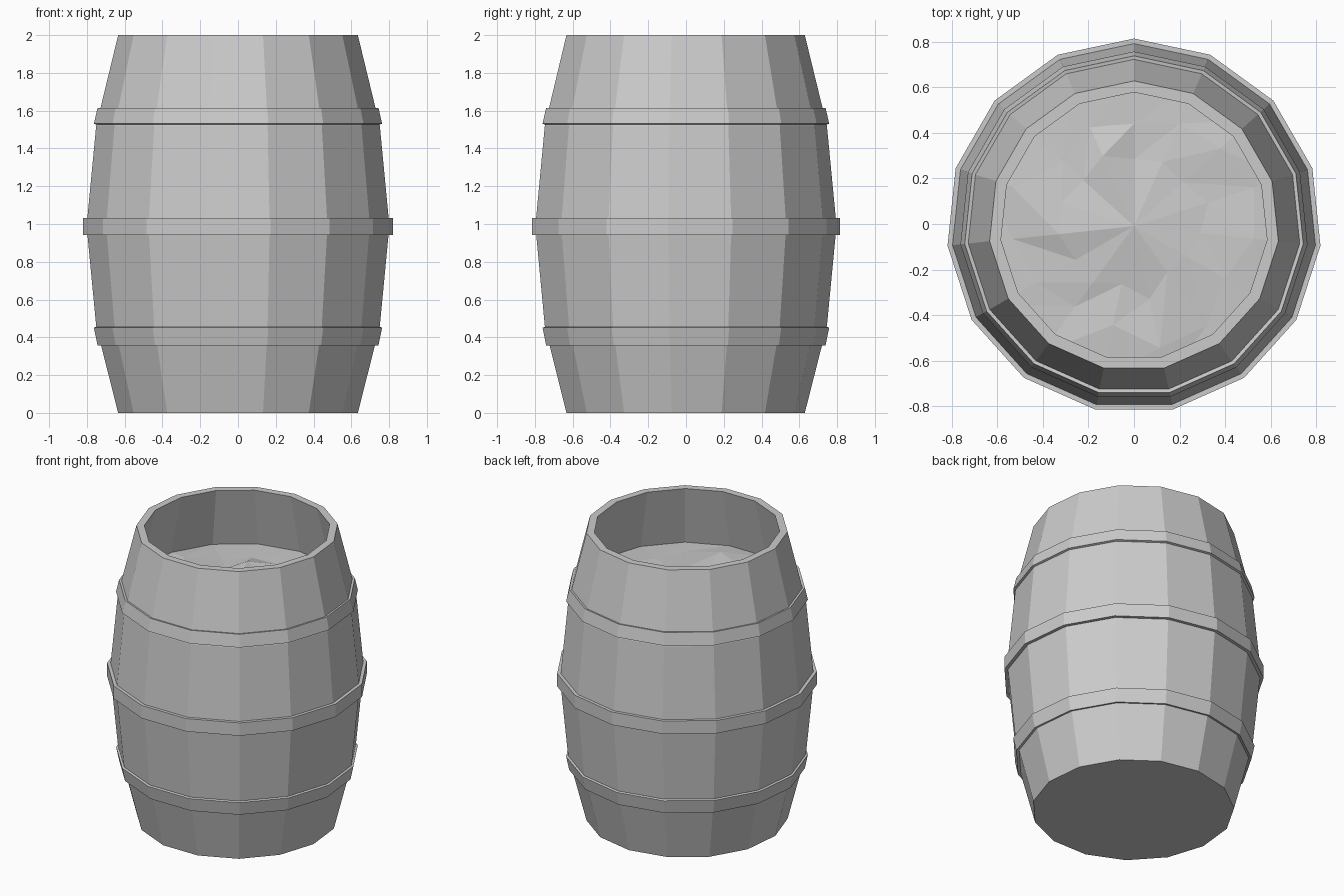
import bpy, bmesh, math, random

if "Cube" in bpy.data.objects:
    bpy.data.objects.remove(bpy.data.objects["Cube"])

SIDES = 15
CY = -0.009          # keeps the odd-sided outline centred on y = 0
random.seed(4)


def ring(bm, r, z):
    """One 15-sided ring with a corner pointing to the back."""
    pts = []
    for i in range(SIDES):
        a = math.pi / 2 + i * 2 * math.pi / SIDES
        pts.append(bm.verts.new((r * math.cos(a), CY + r * math.sin(a), z)))
    return pts


def bridge(bm, a, b):
    for i in range(SIDES):
        j = (i + 1) % SIDES
        bm.faces.new((a[i], a[j], b[j], b[i]))


def finish(bm, name, fix_normals=True):
    if fix_normals:
        bmesh.ops.recalc_face_normals(bm, faces=bm.faces[:])
    me = bpy.data.meshes.new(name)
    bm.to_mesh(me)
    bm.free()
    ob = bpy.data.objects.new(name, me)
    bpy.context.collection.objects.link(ob)
    return ob


def lathe(name, profile, loop=False):
    """Spin an (r, z) profile; open profiles are capped at both ends."""
    bm = bmesh.new()
    rings = [ring(bm, r, z) for r, z in profile]
    for a, b in zip(rings, rings[1:]):
        bridge(bm, a, b)
    if loop:
        bridge(bm, rings[-1], rings[0])
    else:
        bm.faces.new(rings[0])
        bm.faces.new(rings[-1])
    return finish(bm, name)


# Barrel wall: outside, flat rim, then down the inside
lathe("barrel_body", [(0.638, 0), (0.755, 0.46), (0.806, 0.99), (0.755, 1.52),
                      (0.638, 2.0), (0.588, 2.0), (0.70, 1.53), (0.70, 1.45)])

# Three metal hoops
lathe("lower_hoop", [(0.715, 0.365), (0.748, 0.358), (0.767, 0.451), (0.745, 0.459)], True)
lathe("middle_hoop", [(0.79, 0.943), (0.824, 0.943), (0.824, 1.033), (0.79, 1.033)], True)
lathe("upper_hoop", [(0.745, 1.523), (0.767, 1.531), (0.748, 1.615), (0.715, 1.609)], True)

# Uneven faceted contents filling the barrel below the rim
bm = bmesh.new()
rings = [ring(bm, 0.69, 1.58)]
for r, z, bump in ((0.5, 1.59, 0.012), (0.3, 1.60, 0.025)):
    rg = ring(bm, r, z)
    for v in rg:
        k = random.uniform(0.82, 1.15)
        v.co.x *= k
        v.co.y *= k
        v.co.z += random.uniform(-bump, bump)
    rings.append(rg)
for a, b in zip(rings, rings[1:]):
    for i in range(SIDES):
        j = (i + 1) % SIDES
        bm.faces.new((a[i], a[j], b[j]))
        bm.faces.new((a[i], b[j], b[i]))
centre = bm.verts.new((0, CY, 1.62))
for i in range(SIDES):
    bm.faces.new((rings[-1][i], rings[-1][(i + 1) % SIDES], centre))
finish(bm, "barrel_contents", False)
